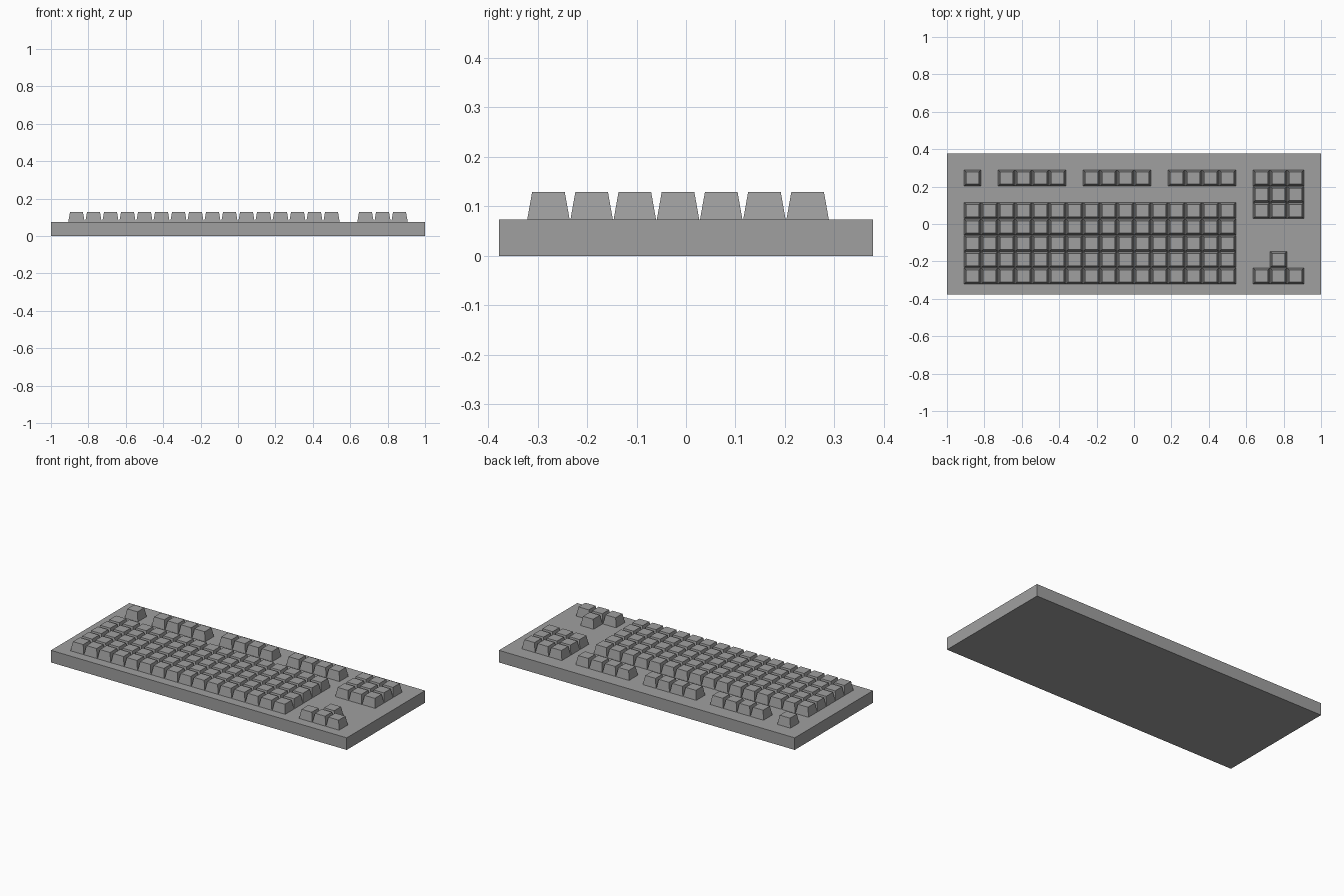
import bpy
import bmesh

cube = bpy.data.objects.get("Cube")
if cube:
    bpy.data.objects.remove(cube, do_unlink=True)

grey = bpy.data.materials.new("mid_grey")
grey.use_nodes = True
colour = (0.35, 0.35, 0.35, 1)
grey.diffuse_color = colour
grey.node_tree.nodes["Principled BSDF"].inputs["Base Color"].default_value = colour


def add_block(bm, centre, base, top, z0, z1):
    """Box whose top may be smaller than its base."""
    verts = bmesh.ops.create_cube(bm, size=1)["verts"]
    for v in verts:
        size, z = (top, z1) if v.co.z > 0 else (base, z0)
        v.co = (centre[0] + v.co.x * size[0], centre[1] + v.co.y * size[1], z)


def finish(bm, name):
    mesh = bpy.data.meshes.new(name)
    bm.to_mesh(mesh)
    bm.free()
    mesh.materials.append(grey)
    obj = bpy.data.objects.new(name, mesh)
    bpy.context.collection.objects.link(obj)


CASE_TOP, KEY_TOP = 0.074, 0.129
PITCH_X, PITCH_Y = 0.0909, 0.0873
FIRST_X, FIRST_Y = -0.8636, -0.278


def add_keys(name, places):
    bm = bmesh.new()
    for col, row in places:
        centre = (FIRST_X + col * PITCH_X, FIRST_Y + row * PITCH_Y)
        add_block(bm, centre, (0.0885, 0.0855), (0.069, 0.066), CASE_TOP, KEY_TOP)
    finish(bm, name)


# Case
bm = bmesh.new()
add_block(bm, (0, 0), (2, 0.756), (2, 0.756), 0, CASE_TOP)
finish(bm, "case")

# Key groups, placed by column and row from the front left
add_keys("main_keys", [(c, r) for r in range(5) for c in range(16)])
add_keys("escape_key", [(0, 6)])
add_keys("function_keys", [(s + i, 6) for s in (2, 7, 12) for i in range(4)])
add_keys("navigation_keys", [(c, r) for r in (4, 5, 6) for c in (17, 18, 19)])
add_keys("arrow_keys", [(17, 0), (18, 0), (19, 0), (18, 1)])
